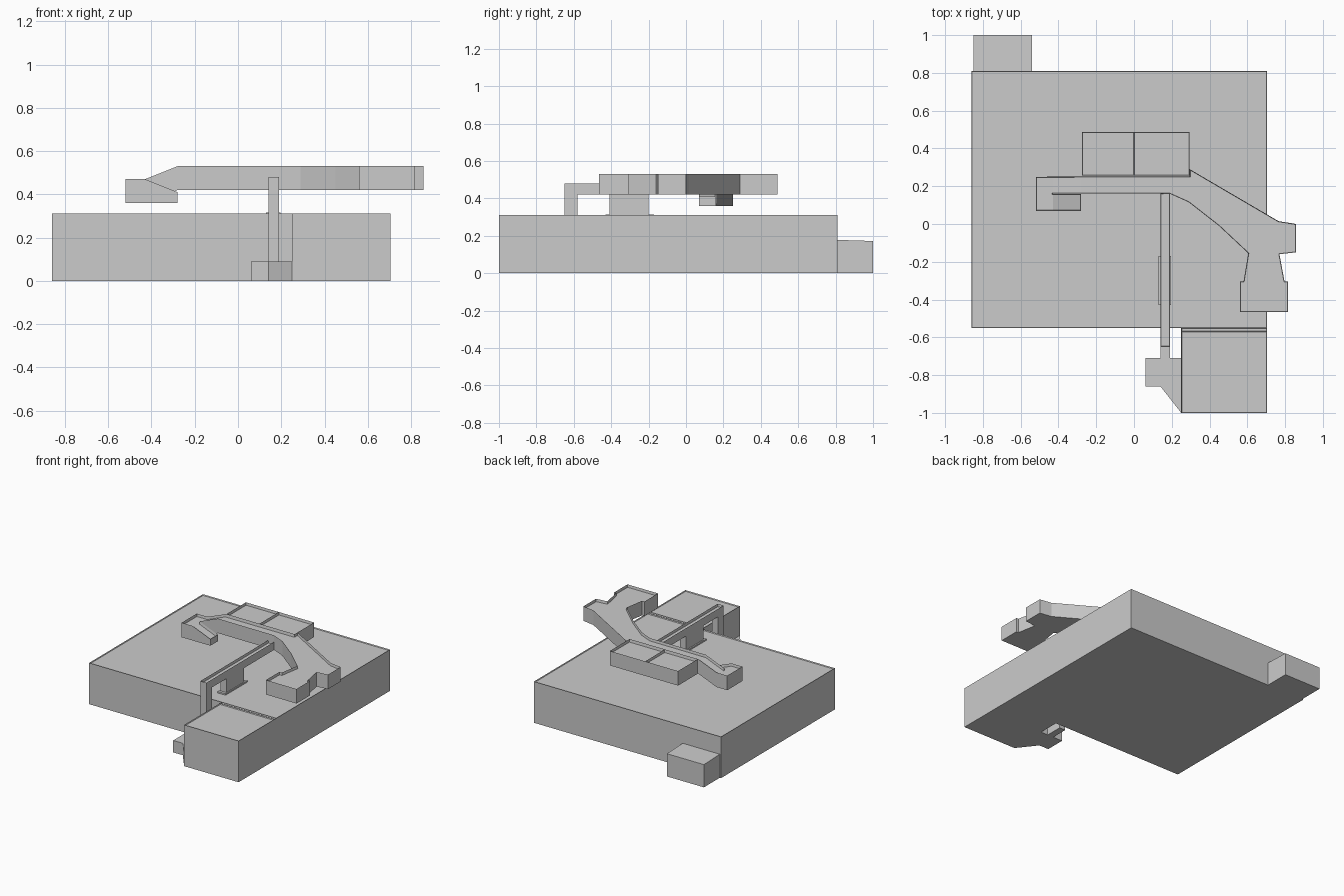
import bpy, bmesh

if "Cube" in bpy.data.objects:
    bpy.data.objects.remove(bpy.data.objects["Cube"])


def rect(x0, x1, y0, y1):
    return [(x0, y0), (x1, y0), (x1, y1), (x0, y1)]


def tray(name, outline, z0, z1, depth=0.0, rim=0.003, cuts=(), warp=None):
    """Extrude a plan outline; optionally sink the top inside a thin parapet."""
    bm = bmesh.new()
    face = bm.faces.new([bm.verts.new((x, y, z0)) for x, y in outline])
    ext = bmesh.ops.extrude_face_region(bm, geom=[face])
    top_verts = [g for g in ext["geom"] if isinstance(g, bmesh.types.BMVert)]
    bmesh.ops.translate(bm, verts=top_verts, vec=(0, 0, z1 - z0))
    bmesh.ops.recalc_face_normals(bm, faces=bm.faces[:])
    bm.normal_update()
    if depth:
        top = max(bm.faces, key=lambda f: f.calc_center_median().z)
        bmesh.ops.inset_region(bm, faces=[top], thickness=rim, use_even_offset=True)
        bmesh.ops.translate(bm, verts=top.verts[:], vec=(0, 0, -depth))
    for x in cuts:
        bmesh.ops.bisect_plane(bm, geom=bm.verts[:] + bm.edges[:] + bm.faces[:],
                               dist=1e-5, plane_co=(x, 0, 0), plane_no=(1, 0, 0))
    if warp:
        for v in bm.verts:
            warp(v)
    mesh = bpy.data.meshes.new(name)
    bm.to_mesh(mesh)
    bm.free()
    obj = bpy.data.objects.new(name, mesh)
    bpy.context.collection.objects.link(obj)
    return obj


# Ground-level buildings
tray("main_hall", rect(-0.86, 0.705, -0.55, 0.81), 0, 0.312, 0.008)
tray("hall_link", rect(0.25, 0.705, -0.57, -0.55), 0, 0.312, 0.008)
tray("front_hall", rect(0.25, 0.705, -1.0, -0.57), 0, 0.312, 0.008)


def slope_back(v):
    if v.co.y > 0.9 and v.co.z > 0.1:
        v.co.z -= 0.006


tray("rear_annex", rect(-0.85, -0.54, 0.81, 1.0), 0, 0.178, warp=slope_back)

# Low front entrance with a narrow neck leading to the bridge post
tray("front_entrance", [(0.06, -0.71), (0.06, -0.86), (0.14, -0.86), (0.25, -1.0),
                        (0.25, -0.71), (0.19, -0.71), (0.19, -0.58), (0.14, -0.58),
                        (0.14, -0.71)], 0, 0.09)

# Footbridge: beam, front post, middle support and its foot plate
tray("bridge_beam", rect(0.14, 0.19, -0.65, 0.162), 0.42, 0.48, 0.02)
tray("bridge_post", rect(0.14, 0.19, -0.65, -0.58), 0.0, 0.42)
tray("bridge_support", rect(0.14, 0.19, -0.41, -0.2), 0.30, 0.42)
tray("bridge_foot", rect(0.13, 0.197, -0.43, -0.17), 0.30, 0.315)


# Raised walkway: west end slopes down, then turns back on a lower ramp
def ramp(v):
    if v.co.x > -0.27:
        return
    t = min(max((v.co.x + 0.43) / 0.15, 0), 1)
    if v.co.y > 0.16:
        v.co.z -= 0.06 * (1 - t)
    else:
        v.co.z -= 0.06 + (0.06 * t if v.co.z > 0.45 else 0)


walkway = [(-0.52, 0.25), (-0.52, 0.07), (-0.28, 0.07), (-0.28, 0.158), (-0.43, 0.158),
           (-0.43, 0.162), (-0.28, 0.162), (0.19, 0.16), (0.29, 0.115), (0.45, -0.01),
           (0.605, -0.155), (0.58, -0.305), (0.56, -0.305), (0.56, -0.465),
           (0.815, -0.465), (0.815, -0.305), (0.797, -0.305), (0.77, -0.16),
           (0.858, -0.15), (0.858, 0.0), (0.765, 0.015), (0.295, 0.29), (0.295, 0.252)]
tray("raised_walkway", walkway, 0.42, 0.53, 0.02, cuts=(-0.43, -0.28), warp=ramp)

# Twin raised rooms behind the walkway
for side, x0, x1 in (("left", -0.275, 0.0), ("right", 0.0, 0.295)):
    tray("raised_room_" + side, rect(x0, x1, 0.256, 0.488), 0.42, 0.53, 0.02)
